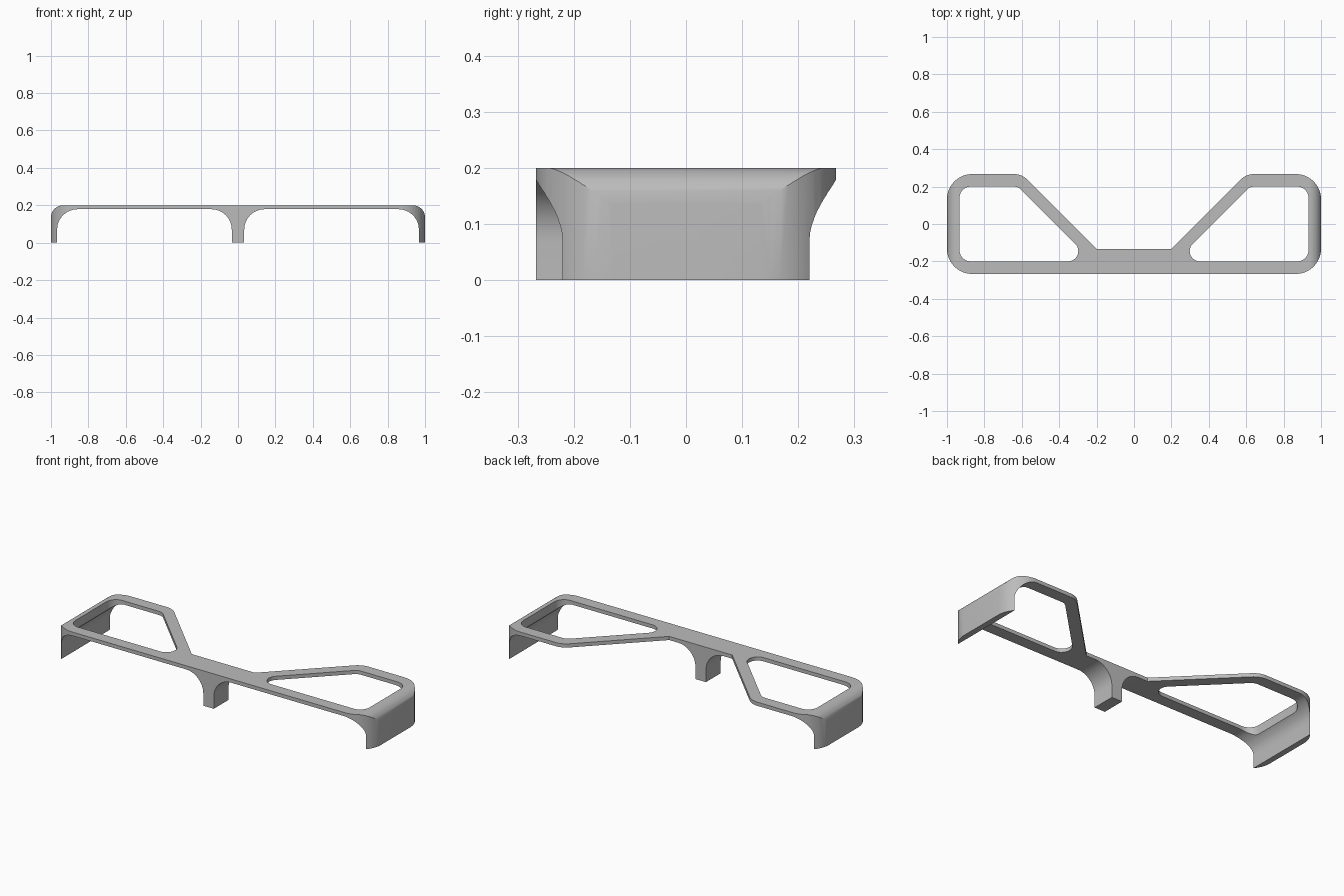
import bpy, bmesh, math
from mathutils import Vector

if "Cube" in bpy.data.objects:
    bpy.data.objects.remove(bpy.data.objects["Cube"])


def fillet(points, segs=12):
    """Round each (x, y, radius) corner of a closed polygon."""
    out = []
    n = len(points)
    for i, (x, y, r) in enumerate(points):
        p = Vector((x, y))
        if r == 0:
            out.append(p)
            continue
        a = (Vector(points[i - 1][:2]) - p).normalized()
        b = (Vector(points[(i + 1) % n][:2]) - p).normalized()
        half = a.angle(b) / 2
        centre = p + (a + b).normalized() * (r / math.sin(half))
        start = p + a * (r / math.tan(half)) - centre
        end = p + b * (r / math.tan(half)) - centre
        sweep = start.angle_signed(end)  # clockwise positive
        for k in range(segs + 1):
            t = -sweep * k / segs
            c, s = math.cos(t), math.sin(t)
            out.append(centre + Vector((start.x * c - start.y * s,
                                        start.x * s + start.y * c)))
    return out


def prism(name, outline, place, lo, hi):
    """Extrude a 2D outline between lo and hi along the remaining axis."""
    bm = bmesh.new()
    rings = [[bm.verts.new(place(p, d)) for p in outline] for d in (lo, hi)]
    bm.faces.new(rings[0])
    bm.faces.new(rings[1])
    n = len(outline)
    for i in range(n):
        j = (i + 1) % n
        bm.faces.new((rings[0][i], rings[0][j], rings[1][j], rings[1][i]))
    bmesh.ops.recalc_face_normals(bm, faces=bm.faces)
    mesh = bpy.data.meshes.new(name)
    bm.to_mesh(mesh)
    bm.free()
    obj = bpy.data.objects.new(name, mesh)
    bpy.context.collection.objects.link(obj)
    return obj


def mirrored(half):
    """Complete a half outline across x = 0."""
    return half + [(-x, y, r) for x, y, r in reversed(half)]


def in_plan(p, d):
    return (p.x, p.y, d)


def in_front(p, d):
    return (p.x, d, p.y)


# Plan outline: front bar with two angled loops
W = 0.267
frame = prism("bracket_frame", fillet(mirrored([
    (0.2, -0.133, 0), (0.6, W, 0.1), (1, W, 0.135), (1, -W, 0.135)])),
    in_plan, -0.1, 0.3)

# Front profile: rounded shoulders, end walls, centre leg and two arches
T, WALL, LEG, ARCH = 0.179, 0.967, 0.0333, 0.109
profile = prism("profile_cutter", fillet(mirrored([
    (LEG, 0, 0), (LEG, T, ARCH), (WALL, T, ARCH), (WALL, 0, 0),
    (1, 0, 0), (1, 0.2, 0.065)])), in_front, -0.5, 0.5)

# Openings inside the loops
cutters = [(profile, 'INTERSECT')]
for s in (1, -1):
    hole = [(s * x, y, r) for x, y, r in (
        (0.22, -0.2, 0.055), (0.62, 0.2, 0.055),
        (0.933, 0.2, 0.06), (0.933, -0.2, 0.06))]
    cutters.append((prism("opening_cutter", fillet(hole), in_plan, -0.3, 0.5),
                    'DIFFERENCE'))

for cutter, op in cutters:
    cutter.hide_render = True
    mod = frame.modifiers.new(op.title(), 'BOOLEAN')
    mod.object, mod.operation, mod.solver = cutter, op, 'EXACT'

# Apply the cuts and discard the cutters
bpy.context.view_layer.update()
result = frame.evaluated_get(bpy.context.evaluated_depsgraph_get())
mesh = bpy.data.meshes.new_from_object(result)
frame.modifiers.clear()
frame.data = mesh
for cutter, op in cutters:
    bpy.data.objects.remove(cutter)

# Single grey finish
grey = bpy.data.materials.new("plain_grey")
grey.diffuse_color = (0.5, 0.5, 0.5, 1)
grey.use_nodes = True
grey.node_tree.nodes["Principled BSDF"].inputs["Base Color"].default_value = grey.diffuse_color
mesh.materials.clear()
mesh.materials.append(grey)
for face in mesh.polygons:
    face.material_index = 0

bpy.context.view_layer.objects.active = frame
frame.select_set(True)
bpy.ops.object.shade_smooth_by_angle(angle=math.radians(30))
